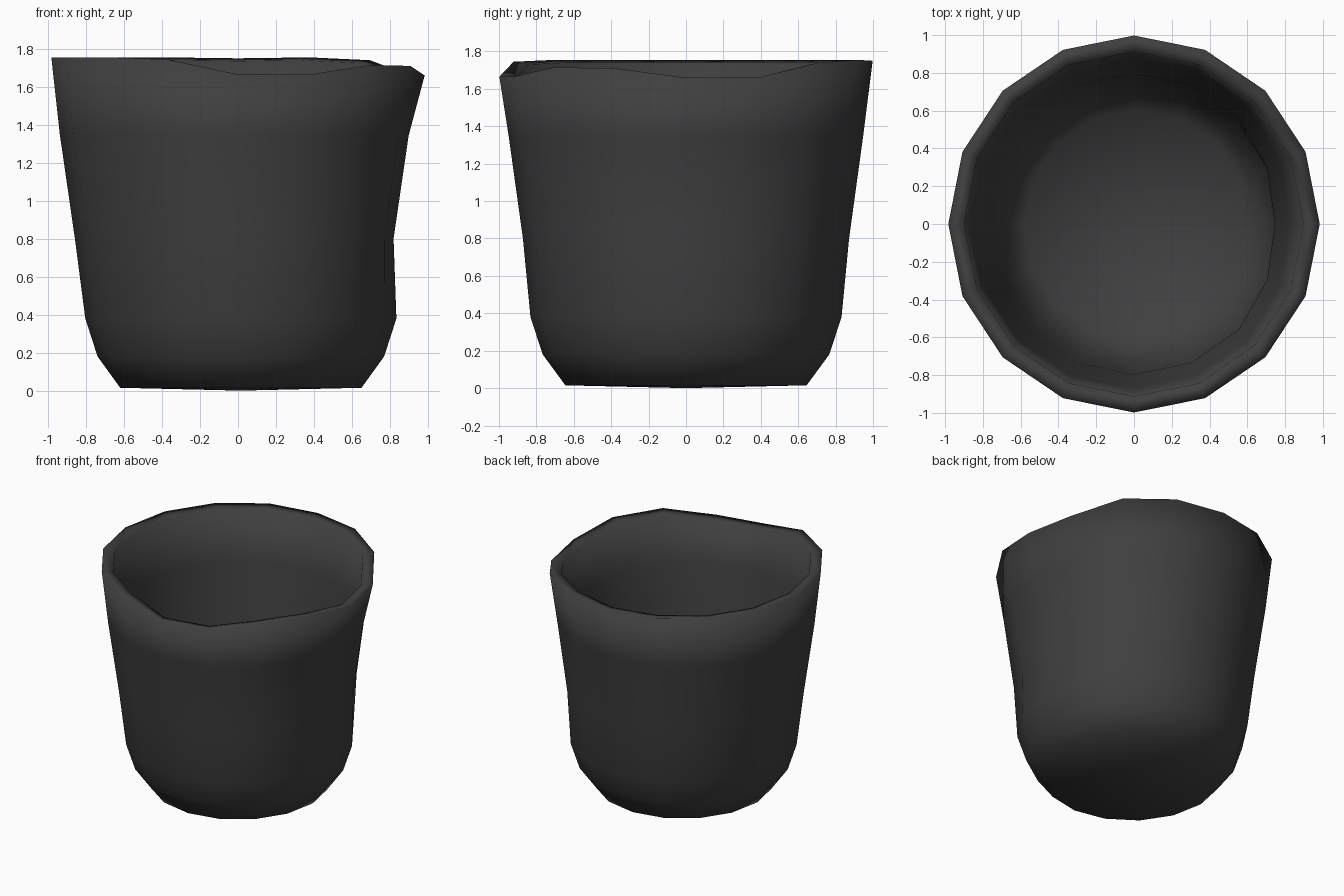
import bpy, bmesh, math

cube = bpy.data.objects.get("Cube")
if cube:
    bpy.data.objects.remove(cube, do_unlink=True)

SIDES = 16

# Dark grey material
mat = bpy.data.materials.new("charcoal grey")
mat.use_nodes = True
colour = (0.05, 0.05, 0.05, 1)
mat.diffuse_color = colour
bsdf = mat.node_tree.nodes["Principled BSDF"]
bsdf.inputs["Base Color"].default_value = colour
bsdf.inputs["Roughness"].default_value = 0.8

# Uneven rim height, counter-clockwise from +x
rim = [1.66, 1.66, 1.74, 1.755, 1.75, 1.755, 1.755, 1.755,
       1.755, 1.755, 1.755, 1.745, 1.665, 1.665, 1.715, 1.71]

# (radius, height, x offset, dent on the left side); heights near the top follow the rim
outer = [(0.64, 0.015, 0.015, 0), (0.76, 0.18, 0.015, 0), (0.825, 0.38, 0.015, 0),
         (0.865, 0.8, 0, 0.04), (0.94, 1.35, -0.005, 0.03), (0.99, 1.755, 0, 0)]
inner = [(0.905, 1.74, 0, 0), (0.865, 1.35, -0.005, 0.03), (0.79, 0.8, 0, 0.04),
         (0.76, 0.38, 0.015, 0), (0.70, 0.2, 0.015, 0), (0.60, 0.05, 0.015, 0)]

bm = bmesh.new()


def ring(radius, height, shift, dent):
    verts = []
    for i in range(SIDES):
        a = math.tau * i / SIDES
        r = radius - dent * max(0, math.cos(a)) ** 8
        follow = max(0, (height - 1.2) / 0.555) ** 2
        z = height + (rim[i] - 1.755) * min(1, follow)
        verts.append(bm.verts.new((r * 0.993 * math.cos(a) + shift,
                                   r * 1.008 * math.sin(a), z)))
    return verts


# One continuous skin: underside, outer wall, lip, inner wall, floor
rings = [ring(*p) for p in outer + inner]
for low, high in zip(rings, rings[1:]):
    for i in range(SIDES):
        j = (i + 1) % SIDES
        bm.faces.new((low[i], low[j], high[j], high[i]))

under = bm.verts.new((0.015, 0, 0))
floor = bm.verts.new((0.015, 0, 0.03))
for i in range(SIDES):
    j = (i + 1) % SIDES
    bm.faces.new((under, rings[0][j], rings[0][i]))
    bm.faces.new((floor, rings[-1][i], rings[-1][j]))

for f in bm.faces:
    f.smooth = True
bmesh.ops.recalc_face_normals(bm, faces=bm.faces)
mesh = bpy.data.meshes.new("cup")
bm.to_mesh(mesh)
bm.free()
mesh.materials.append(mat)
cup = bpy.data.objects.new("cup", mesh)
bpy.context.collection.objects.link(cup)
